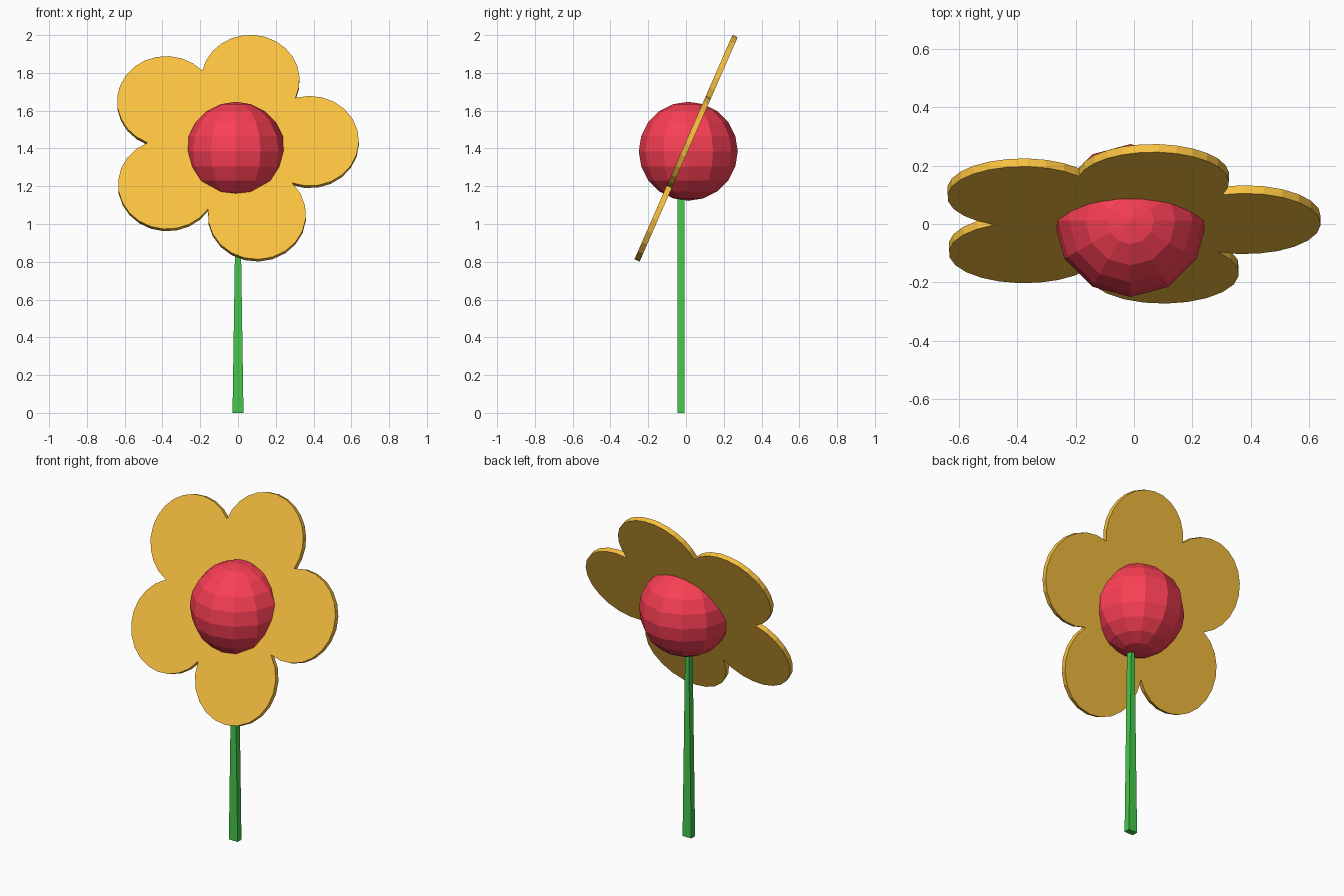
import bpy, bmesh
from math import pi, radians, atan2, cos, sin
from mathutils import Vector, Matrix

if "Cube" in bpy.data.objects:
    bpy.data.objects.remove(bpy.data.objects["Cube"])


def make_object(name, bm, color):
    bmesh.ops.recalc_face_normals(bm, faces=bm.faces)
    mesh = bpy.data.meshes.new(name)
    bm.to_mesh(mesh)
    bm.free()
    mat = bpy.data.materials.new(name + "_color")
    mat.diffuse_color = (*color, 1)
    mat.use_nodes = True
    mat.node_tree.nodes["Principled BSDF"].inputs["Base Color"].default_value = mat.diffuse_color
    mesh.materials.append(mat)
    obj = bpy.data.objects.new(name, mesh)
    bpy.context.collection.objects.link(obj)
    return obj


# Petals: outline of five overlapping circles, counterclockwise in the flower plane
R, THICK, ARC = 0.26, 0.03, 14
petals = [Vector(p) for p in ((0.38, 0.037), (0.066, 0.39), (-0.38, 0.267),
                              (-0.375, -0.212), (0.1, -0.387))]


def notch(a, b):
    """Outer crossing point of two neighbouring petal circles."""
    d = b - a
    h = (R * R - d.length_squared / 4) ** 0.5
    return (a + b) / 2 + Vector((d.y, -d.x)).normalized() * h


outline = []
for i, c in enumerate(petals):
    s = notch(petals[i - 1], c) - c
    e = notch(c, petals[(i + 1) % 5]) - c
    a0 = atan2(s.y, s.x)
    sweep = (atan2(e.y, e.x) - a0) % (2 * pi)
    for k in range(ARC):
        a = a0 + sweep * k / ARC
        outline.append((c.x + R * cos(a), c.y + R * sin(a), -THICK / 2))

bm = bmesh.new()
face = bm.faces.new([bm.verts.new(p) for p in outline])
ext = bmesh.ops.extrude_face_region(bm, geom=[face], use_keep_orig=True)
bmesh.ops.translate(bm, vec=(0, 0, THICK),
                    verts=[v for v in ext["geom"] if isinstance(v, bmesh.types.BMVert)])
flower = make_object("petals", bm, (0.94, 0.53, 0.05))
flower.location = (0, 0, 1.4)
flower.rotation_euler = (radians(66.4), 0, 0)

# Ball in the middle of the petals
bm = bmesh.new()
bmesh.ops.create_uvsphere(bm, u_segments=12, v_segments=10, radius=0.262,
                          matrix=Matrix.Translation((-0.012, 0.012, 1.385)))
make_object("flower_center", bm, (0.96, 0.05, 0.09))

# Stem: square bar, narrower in width towards the top
bm = bmesh.new()
bmesh.ops.create_cube(bm, size=1)
for v in bm.verts:
    top = v.co.z > 0
    v.co = (v.co.x * (0.022 if top else 0.058), v.co.y * 0.037 - 0.027, 1.2 if top else 0)
make_object("stem", bm, (0.06, 0.58, 0.07))
